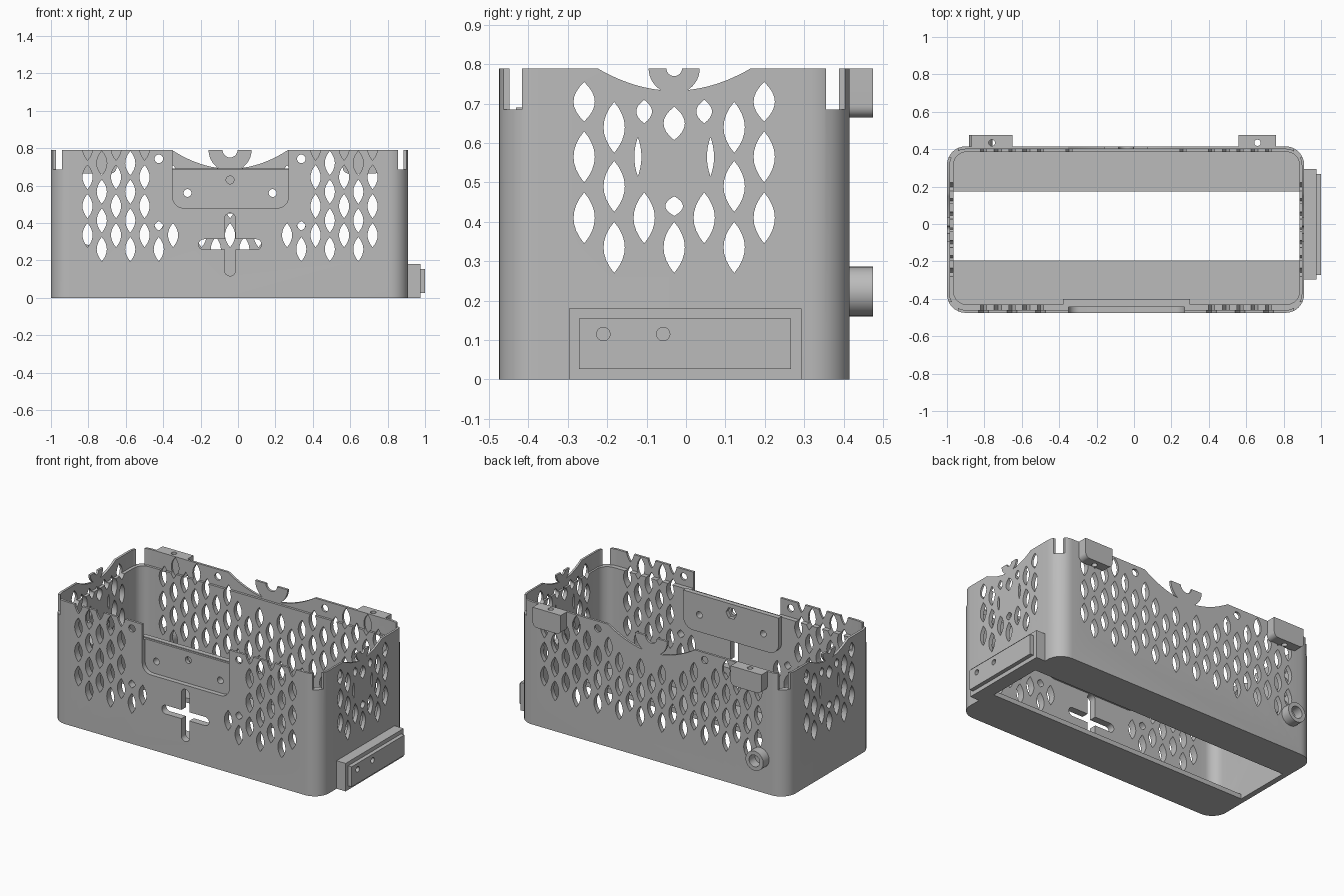
import bpy, bmesh, math

cube = bpy.data.objects.get("Cube")
if cube:
    bpy.data.objects.remove(cube, do_unlink=True)

grey = bpy.data.materials.new("plain grey")
grey.use_nodes = True
COLOUR = (0.5, 0.5, 0.5, 1)
grey.diffuse_color = COLOUR
grey.node_tree.nodes["Principled BSDF"].inputs["Base Color"].default_value = COLOUR

TOP, LEDGE = 0.79, 0.685
MID_X, MID_Y = -0.0425, -0.03      # centres of the hole patterns


# ---- helpers ----
def prism(bm, pts, axis, lo, hi):
    """Extrude a 2D outline along an axis into bm."""
    def place(p, d):
        u, v = p
        return {"x": (d, u, v), "y": (u, d, v), "z": (u, v, d)}[axis]
    a = [bm.verts.new(place(p, lo)) for p in pts]
    b = [bm.verts.new(place(p, hi)) for p in pts]
    bm.faces.new(a)
    bm.faces.new(b[::-1])
    n = len(pts)
    for i in range(n):
        j = (i + 1) % n
        bm.faces.new((a[j], a[i], b[i], b[j]))


def arc(cx, cy, r, a0, a1, n):
    return [(cx + r * math.cos(math.radians(a0 + (a1 - a0) * i / n)),
             cy + r * math.sin(math.radians(a0 + (a1 - a0) * i / n))) for i in range(n + 1)]


def circle(cx, cy, r, n=24):
    return arc(cx, cy, r, 0, 360, n)[:-1]


def rounded(u0, v0, u1, v1, low=0.0, high=0.0):
    """Rectangle with separate radii for its lower and upper corners."""
    pts = []
    for u, v, su, sv, r, a in ((u0, v0, 1, 1, low, 180), (u1, v0, -1, 1, low, 270),
                               (u1, v1, -1, -1, high, 0), (u0, v1, 1, -1, high, 90)):
        pts += arc(u + su * r, v + sv * r, r, a, a + 90, 8) if r else [(u, v)]
    return pts


def lens(u, v, w=0.054, h=0.13, n=8):
    """Pointed oval hole outline."""
    side = [(w / 2 * (1 - t * t), t * h / 2) for t in (2 * i / n - 1 for i in range(n + 1))]
    return [(u + a, v + b) for a, b in side] + [(u - a, v + b) for a, b in side[-2:0:-1]]


def arch(mid, half, depth):
    """Sagging cut-out at the rim."""
    ts = [i / 12 - 1 for i in range(25)]
    return [(mid + t * half, TOP - depth * (1 - t * t)) for t in ts] + \
           [(mid + half, TOP + 0.1), (mid - half, TOP + 0.1)]


def mesh_from(name, shapes):
    bm = bmesh.new()
    for s in shapes:
        prism(bm, *s)
    bmesh.ops.recalc_face_normals(bm, faces=bm.faces)
    me = bpy.data.meshes.new(name)
    bm.to_mesh(me)
    bm.free()
    ob = bpy.data.objects.new(name, me)
    bpy.context.collection.objects.link(ob)
    return ob


def part(name, *shapes):
    ob = mesh_from(name, shapes)
    ob.data.materials.append(grey)
    return ob


def activate(ob):
    bpy.ops.object.select_all(action="DESELECT")
    ob.select_set(True)
    bpy.context.view_layer.objects.active = ob


def cut(ob, *shapes):
    cutter = mesh_from("cutter", shapes)
    cutter.hide_render = True
    mod = ob.modifiers.new("cut", "BOOLEAN")
    mod.object, mod.operation, mod.solver = cutter, "DIFFERENCE", "EXACT"
    activate(ob)
    bpy.ops.object.modifier_apply(modifier=mod.name)
    bpy.data.objects.remove(cutter, do_unlink=True)


# ---- basket shell with thinner rim and open floor ----
basket = part("basket", (rounded(-1, -0.475, 0.91, 0.415, 0.1, 0.1), "z", 0, TOP))
cut(basket, (rounded(-0.965, -0.43, 0.885, 0.385, 0.07, 0.07), "z", 0.03, 1))
cut(basket, (rounded(-0.985, -0.46, 0.897, 0.4, 0.085, 0.085), "z", LEDGE, 1))
cut(basket, (rounded(-0.965, -0.195, 0.885, 0.175), "z", -0.1, 0.1))

# corner notches in the rim
cut(basket, *[(rounded(x, y, x + 0.2, y + 0.2), "z", LEDGE, 1)
              for x in (-1.14, 0.855) for y in (-0.617, 0.355)])

# rim cut-outs: sagging on back and ends, straight above the front panel
cut(basket, (arch(MID_X, 0.31, 0.1), "y", 0.3, 0.5))
for lo, hi in ((-1.1, -0.9), (0.8, 1)):
    cut(basket, (arch(MID_Y, 0.195, 0.057), "x", lo, hi))
cut(basket, (rounded(-0.35, 0.69, 0.27, 0.9), "y", -0.6, -0.35))
cut(basket, (rounded(-0.35, 0.48, 0.27, 0.9, 0.06), "y", -0.6, -0.445))

# ---- pointed holes in staggered columns ----
front, back, ends = [], [], []
for k in range(-10, 11):
    x, n = MID_X + 0.0762 * k, abs(k)
    rows = [0.335, 0.49, 0.645] if k % 2 == 0 else [0.26, 0.413, 0.567]
    if k % 2 and n >= 7:
        rows.append(0.72)
    back += [lens(x, z) for z in rows if not (n <= 2 and z > 0.6)]
    if n >= 6:
        front += [lens(x, z) for z in rows + ([0.8] if k % 2 == 0 else [])]
    elif n >= 4:
        front.append(lens(x, rows[0]))
    if n == 5:
        front += [lens(x, 0.385, 0.045, 0.05), circle(x, 0.743, 0.023, 16)]
        back.append(circle(x, 0.743, 0.023, 16))
for k in range(-3, 4):
    y, n = MID_Y + 0.0762 * k, abs(k)
    if n == 0:
        ends += [lens(y, 0.335), lens(y, 0.44, 0.045, 0.05), lens(y, 0.65, 0.054, 0.085)]
    elif n == 1:
        side = k * 0.016
        ends += [lens(y, 0.41), lens(y + side, 0.565, 0.018, 0.1), lens(y, 0.68, 0.04, 0.06)]
    elif n == 2:
        ends += [lens(y, z) for z in (0.335, 0.49, 0.64)]
    else:
        ends += [lens(y, 0.41), lens(y, 0.565), lens(y, 0.705, 0.054, 0.1)]
cut(basket, *[(p, "y", -0.6, -0.3) for p in front])
cut(basket, *[(p, "y", 0.3, 0.412 + 0.1) for p in back])
cut(basket, *[(p, "x", lo, hi) for p in ends for lo, hi in ((-1.1, -0.9), (0.8, 1))])

# cross-shaped slot in the front
for w, h in ((0.028, 0.168), (0.168, 0.028)):
    cut(basket, (rounded(MID_X - w, 0.285 - h, MID_X + w, 0.285 + h, 0.0279, 0.0279),
                 "y", -0.6, -0.3))

# ---- mounting pad inside the front wall, with screw holes and nut seat ----
pad = part("mounting_pad", (rounded(-0.38, 0.45, 0.3, 0.69, 0.07), "y", -0.432, -0.4))
screws = [(circle(x, z, 0.021), "y", -0.6, -0.3)
          for x, z in ((MID_X, 0.63), (-0.27, 0.56), (0.185, 0.56))]
cut(basket, *screws)
cut(pad, *screws)
cut(pad, (circle(MID_X, 0.63, 0.038, 6), "y", -0.425, -0.3))

# ---- half-round clips standing in the sagging cut-outs ----
def clip(name, mid, r, hole, axis, lo, hi):
    part(name, (arc(mid, TOP, r, 180, 360, 20) + arc(mid, TOP, hole, 360, 180, 12), axis, lo, hi))


clip("back_clip", MID_X, 0.115, 0.04, "y", 0.4, 0.415)
clip("right_clip", MID_Y, 0.065, 0.02, "x", -1, -0.985)
clip("left_clip", MID_Y, 0.065, 0.02, "x", 0.897, 0.91)

# ---- drilled blocks on the back rim ----
for name, x0, x1 in (("back_block_right", -0.87, -0.65), ("back_block_left", 0.56, 0.76)):
    block = part(name, (rounded(x0, 0.665, x1, TOP, 0.03), "y", 0.41, 0.475))
    cut(block, (circle((x0 + x1) / 2, 0.434, 0.017), "z", 0.6, 0.9))

# ---- ring boss low on the back ----
ring = part("ring_boss", (circle(-0.82, 0.223, 0.063, 32), "y", 0.41, 0.475))
cut(ring, (circle(-0.82, 0.223, 0.038, 32), "y", 0.416, 0.6))

# ---- side bracket with raised face ----
part("side_bracket", (rounded(-0.297, 0, 0.293, 0.18), "x", 0.9, 0.975))
face = part("bracket_face", (rounded(-0.272, 0.026, 0.267, 0.155), "x", 0.97, 1))
cut(face, *[(circle(y, 0.115, 0.017), "x", 0.977, 1.1) for y in (-0.21, -0.058)])

# ---- smooth the round surfaces, keep edges sharp ----
for ob in [o for o in bpy.context.scene.objects if o.type == "MESH" and grey.name in o.data.materials]:
    activate(ob)
    bpy.ops.object.shade_smooth_by_angle(angle=math.radians(30))
